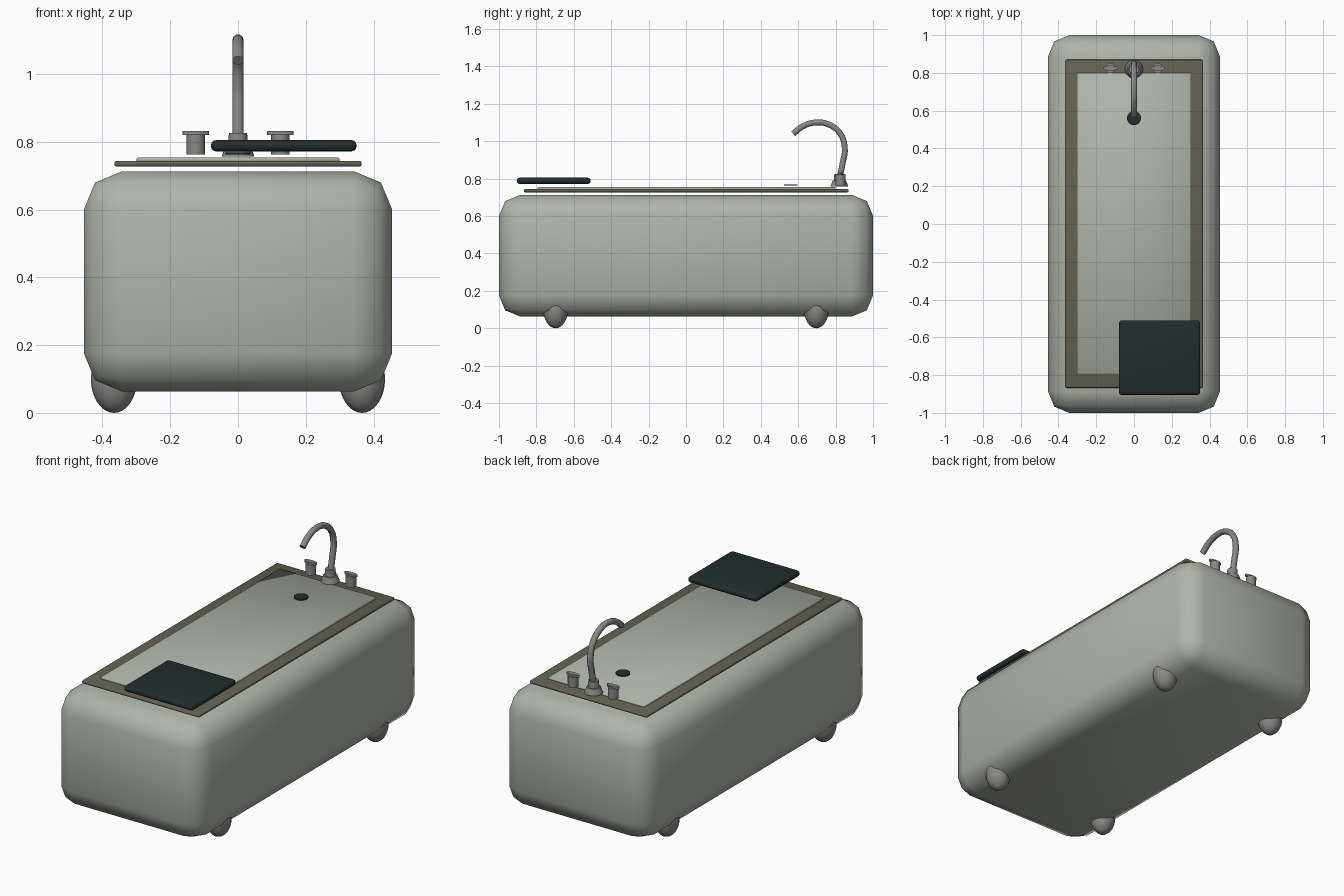
import bpy, bmesh, math
from mathutils import Matrix, Vector

cube = bpy.data.objects.get("Cube")
if cube:
    bpy.data.objects.remove(cube, do_unlink=True)


def material(name, rgb):
    m = bpy.data.materials.new(name)
    m.use_nodes = True
    m.diffuse_color = (*rgb, 1)
    m.node_tree.nodes["Principled BSDF"].inputs["Base Color"].default_value = (*rgb, 1)
    return m


ENAMEL = material("pale sage enamel", (0.43, 0.46, 0.40))
TRIM = material("olive trim", (0.125, 0.122, 0.085))
DARK = material("dark slate", (0.016, 0.026, 0.027))
METAL = material("grey metal", (0.25, 0.25, 0.245))


def finish(name, bm, mat, angle=60):
    """Turn a bmesh into a smooth-shaded object."""
    mesh = bpy.data.meshes.new(name)
    bm.to_mesh(mesh)
    bm.free()
    mesh.materials.append(mat)
    obj = bpy.data.objects.new(name, mesh)
    bpy.context.collection.objects.link(obj)
    bpy.ops.object.select_all(action="DESELECT")
    obj.select_set(True)
    bpy.context.view_layer.objects.active = obj
    bpy.ops.object.shade_smooth_by_angle(angle=math.radians(angle))
    return obj


def rounded_box(name, low, high, mat, bevel, segments):
    low, high = Vector(low), Vector(high)
    bm = bmesh.new()
    bmesh.ops.create_cube(bm, size=1, matrix=Matrix.Translation((low + high) / 2)
                          @ Matrix.Diagonal((*(high - low), 1)))
    bmesh.ops.bevel(bm, geom=bm.edges[:], offset=bevel, segments=segments,
                    profile=0.5, affect="EDGES")
    return finish(name, bm, mat)


def add_cone(bm, x, y, z0, z1, r0, r1, stretch_y=1):
    bmesh.ops.create_cone(bm, cap_ends=True, segments=24, radius1=r0, radius2=r1, depth=z1 - z0,
                          matrix=Matrix.Translation((x, y, (z0 + z1) / 2))
                          @ Matrix.Diagonal((1, stretch_y, 1, 1)))


# Tub, deck and headrest pad
rounded_box("tub_body", (-0.455, -1, 0.063), (0.455, 1, 0.713), ENAMEL, 0.113, 2)
rounded_box("deck_rim", (-0.365, -0.867, 0.727), (0.365, 0.87, 0.744), TRIM, 0.006, 2)
rounded_box("inner_surface", (-0.3, -0.795, 0.74), (0.3, 0.8, 0.754), ENAMEL, 0.004, 1)
rounded_box("headrest_pad", (-0.08, -0.905, 0.772), (0.35, -0.51, 0.805), DARK, 0.015, 3)

# Drain disc
bm = bmesh.new()
add_cone(bm, 0, 0.56, 0.763, 0.769, 0.037, 0.037)
finish("drain", bm, DARK, 30)

# Four rounded feet
for end, y in (("front", -0.697), ("back", 0.697)):
    for side, x in (("left", 0.366), ("right", -0.366)):
        bm = bmesh.new()
        bmesh.ops.create_uvsphere(bm, u_segments=24, v_segments=16, radius=1,
                                  matrix=Matrix.Translation((x, y, 0.1))
                                  @ Matrix.Diagonal((0.068, 0.066, 0.1, 1)))
        finish(f"{end}_{side}_foot", bm, METAL)

# Tap base: flared flange and collar
bm = bmesh.new()
add_cone(bm, 0, 0.82, 0.757, 0.79, 0.048, 0.036)
add_cone(bm, 0, 0.82, 0.785, 0.826, 0.029, 0.027)
finish("tap_base", bm, METAL, 30)

# Swan-neck spout
curve = bpy.data.curves.new("spout", "CURVE")
curve.dimensions = "3D"
curve.bevel_depth = 0.0165
curve.bevel_resolution = 3
curve.resolution_u = 8
curve.use_fill_caps = True
path = [(0.82, 0.8), (0.837, 0.88), (0.849, 0.96), (0.825, 1.04),
        (0.762, 1.09), (0.69, 1.1), (0.625, 1.08), (0.573, 1.04)]
spline = curve.splines.new("BEZIER")
spline.bezier_points.add(len(path) - 1)
for point, (y, z) in zip(spline.bezier_points, path):
    point.co = (0, y, z)
    point.handle_left_type = point.handle_right_type = "AUTO"
curve.materials.append(METAL)
bpy.context.collection.objects.link(bpy.data.objects.new("spout", curve))

# Tap handles: round stem with a flat lever on top
for side, x in (("left", 0.125), ("right", -0.125)):
    bm = bmesh.new()
    add_cone(bm, x, 0.825, 0.763, 0.822, 0.027, 0.027)
    add_cone(bm, x, 0.825, 0.82, 0.832, 0.039, 0.039, 0.35)
    finish(f"{side}_tap_handle", bm, METAL, 30)
